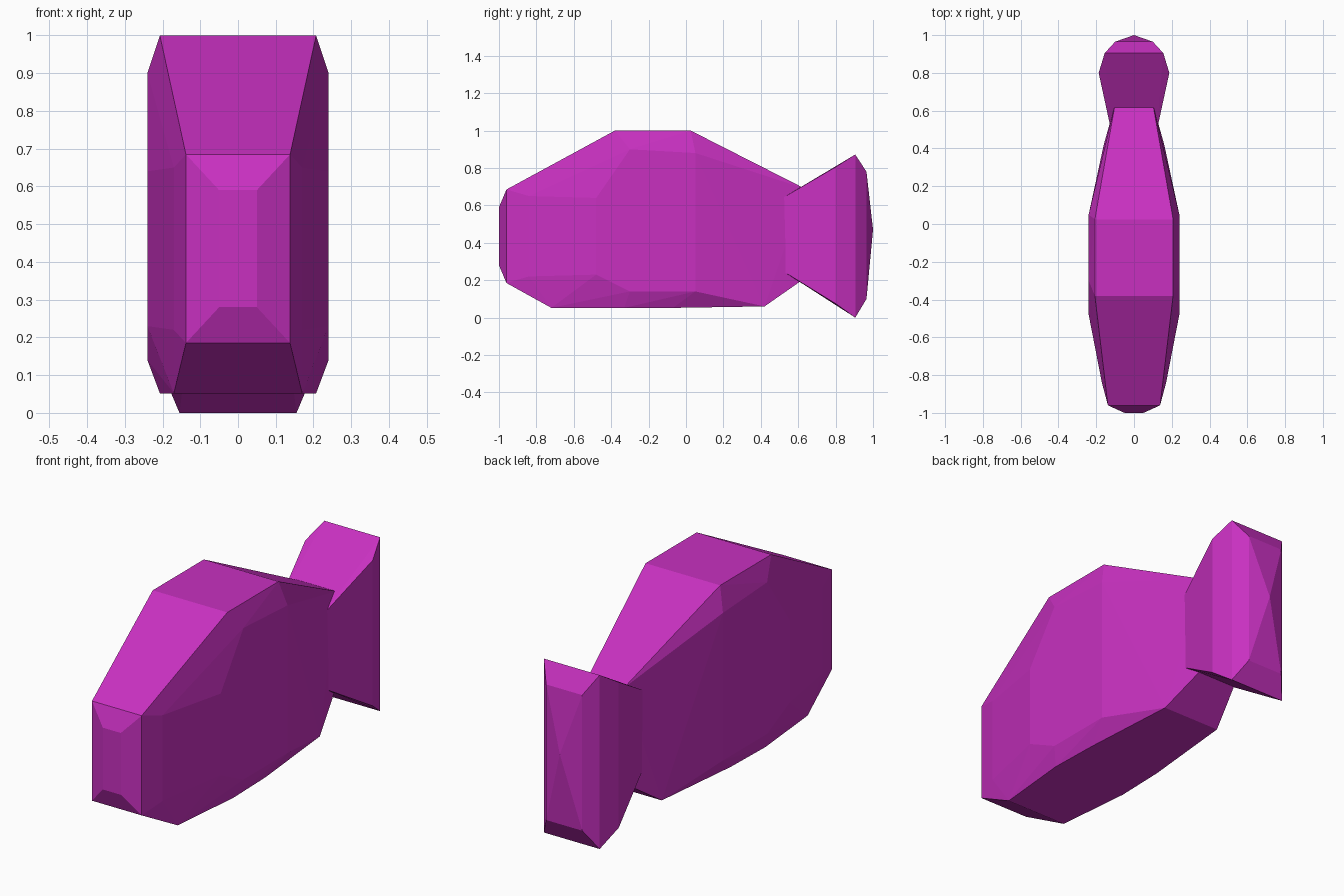
import bpy, bmesh

if "Cube" in bpy.data.objects:
    bpy.data.objects.remove(bpy.data.objects["Cube"])

mat = bpy.data.materials.new("magenta")
mat.diffuse_color = (0.58, 0.03, 0.53, 1)
mat.use_nodes = True
mat.node_tree.nodes["Principled BSDF"].inputs["Base Color"].default_value = mat.diffuse_color


def hull_part(name, half_points):
    """Convex faceted solid from points on the right half, mirrored in x."""
    bm = bmesh.new()
    for x, y, z in half_points:
        for s in ((1, -1) if x else (1,)):
            bm.verts.new((s * x, y, z))
    out = bmesh.ops.convex_hull(bm, input=bm.verts)
    loose = {g for g in out["geom_interior"] + out["geom_unused"]
             if isinstance(g, bmesh.types.BMVert)}
    bmesh.ops.delete(bm, geom=list(loose), context='VERTS')
    bmesh.ops.dissolve_limit(bm, angle_limit=0.02, verts=bm.verts, edges=bm.edges)
    bmesh.ops.recalc_face_normals(bm, faces=bm.faces)
    me = bpy.data.meshes.new(name)
    bm.to_mesh(me)
    bm.free()
    me.materials.append(mat)
    ob = bpy.data.objects.new(name, me)
    bpy.context.collection.objects.link(ob)
    return ob


def stations(rows):
    """Each row is half width, y, lower z, upper z."""
    return [(x, y, z) for x, y, lo, hi in rows for z in (lo, hi)]


# Fish body: blunt nose, wide flat flanks, flat back and belly
flanks = stations([
    (0.05, -1.00, 0.28, 0.59),
    (0.138, -0.96, 0.185, 0.685),
    (0.17, -0.84, 0.22, 0.65),
    (0.24, -0.48, 0.23, 0.64),
    (0.24, -0.30, 0.14, 0.90),
    (0.24, 0.05, 0.14, 0.88),
    (0.13, 0.52, 0.24, 0.65),
    (0.10, 0.635, 0.21, 0.69),
])
back_ridge = [(0.207, -0.38, 1.0), (0.207, 0.025, 1.0)]
belly = [(0.17, -0.72, 0.052), (0.207, -0.33, 0.052),
         (0.20, -0.07, 0.052), (0.16, 0.42, 0.06)]
hull_part("fish_body", flanks + back_ridge + belly)

# Tail fin: flares out from the narrow root, with a rounded rear face
tail = stations([
    (0.122, 0.50, 0.26, 0.63),
    (0.187, 0.80, 0.075, 0.805),
    (0.155, 0.905, 0.0, 0.872),
    (0.10, 0.965, 0.10, 0.78),
]) + [(0, 1.0, 0.47)]
hull_part("tail_fin", tail)
